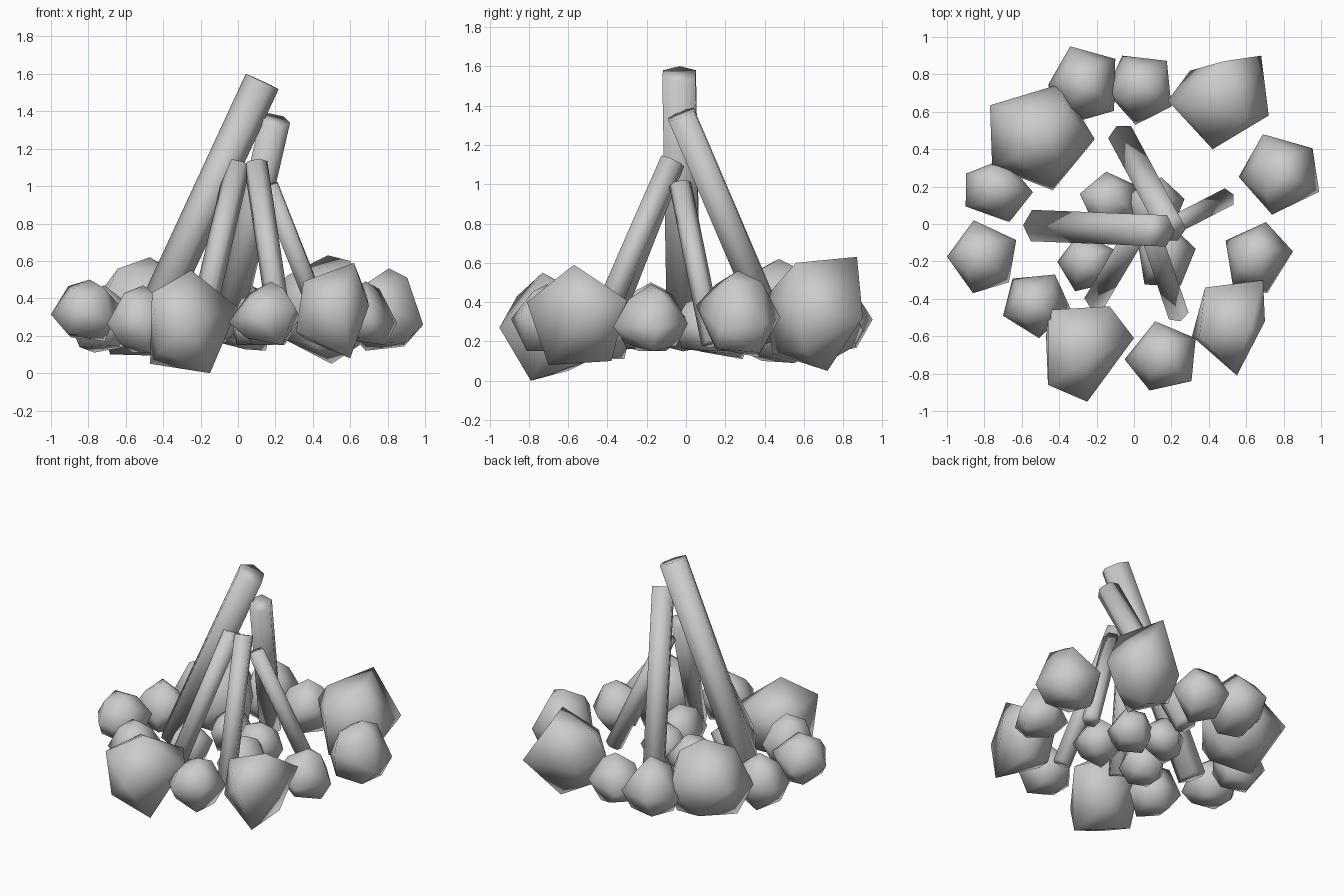
import bpy, bmesh, random
from math import radians, cos, sin
from mathutils import Vector

if "Cube" in bpy.data.objects:
    bpy.data.objects.remove(bpy.data.objects["Cube"])

random.seed(4)


def finish(bm, name):
    me = bpy.data.meshes.new(name)
    bm.to_mesh(me)
    bm.free()
    ob = bpy.data.objects.new(name, me)
    bpy.context.collection.objects.link(ob)
    bpy.ops.object.select_all(action='DESELECT')
    ob.select_set(True)
    bpy.context.view_layer.objects.active = ob
    bpy.ops.object.shade_smooth()
    return ob


def hull(name, pts):
    """Closed faceted stone around a few corner points."""
    bm = bmesh.new()
    for p in pts:
        bm.verts.new(p)
    bmesh.ops.convex_hull(bm, input=bm.verts)
    loose = [v for v in bm.verts if not v.link_faces]
    bmesh.ops.delete(bm, geom=loose, context='VERTS')
    bmesh.ops.recalc_face_normals(bm, faces=bm.faces)
    finish(bm, name)


def rock(name, lo, hi, yaw):
    """Five-cornered stone filling the box lo..hi."""
    pts = []

    def ring(n, r, z, start, dz):
        for i in range(n):
            a = radians(start + 360 * i / n + random.uniform(-7, 7))
            rr = r * random.uniform(0.95, 1.04)
            pts.append(Vector((rr * cos(a), rr * sin(a), z + random.uniform(-dz, dz))))

    ring(5, 1.0, 0.0, yaw, 0.3)
    ring(4, 0.58, 0.68, yaw + 36, 0.12)
    ring(4, 0.66, -0.78, yaw + 20, 0.15)
    pts.append(Vector((0.1, 0, 0.98)))
    mn = [min(p[k] for p in pts) for k in range(3)]
    mx = [max(p[k] for p in pts) for k in range(3)]
    hull(name, [[lo[k] + (p[k] - mn[k]) / (mx[k] - mn[k]) * (hi[k] - lo[k])
                 for k in range(3)] for p in pts])


def log(name, bottom, top, r):
    """Leaning six-sided log between two points."""
    a, b = Vector(bottom), Vector(top)
    bm = bmesh.new()
    bmesh.ops.create_cone(bm, cap_ends=True, segments=6, radius1=r, radius2=r,
                          depth=(b - a).length)
    ob = finish(bm, name)
    ob.location = (a + b) / 2
    ob.rotation_mode = 'QUATERNION'
    ob.rotation_quaternion = (b - a).to_track_quat('Z', 'Y')


# Outer ring of stones: x range, y range, z range, corner direction
outer = [
    (-.77, -.21, .18, .75, .09, .62, 0),
    (-.46, -.10, .54, .95, .12, .54, 109),
    (-.15, .20, .53, .90, .12, .48, 260),
    (.56, .99, .05, .48, .12, .56, 115),
    (.49, .85, -.37, .01, .15, .49, 75),
    (-.05, .33, -.89, -.52, .15, .49, 108),
    (-.70, -.34, -.61, -.27, .11, .47, 275),
    (-1.0, -.63, -.37, .02, .17, .50, 105),
    (-.90, -.54, .01, .35, .11, .47, 0),
]
# Inner bed of smaller stones
inner = [
    (-.29, .02, -.01, .28, .15, .43, 30),
    (-.04, .27, -.06, .25, .15, .43, 80),
    (-.41, -.10, -.36, -.04, .15, .45, 100),
    (.02, .33, -.33, .01, .15, .45, 10),
]
for label, group in (("ring_stone", outer), ("inner_stone", inner)):
    for i, (x0, x1, y0, y1, z0, z1, yaw) in enumerate(group):
        rock(f"{label}_{i + 1}", (x0, y0, z0), (x1, y1, z1), yaw)

# Three large irregular stones
hull("large_stone_front", [
    (-.46, -.46, .40), (-.47, -.60, .05), (-.46, -.86, .43), (-.25, -.95, .27),
    (0, -.61, .35), (-.13, -.44, .38), (-.15, -.79, 0), (-.25, -.73, .55),
    (-.2, -.5, .1), (-.42, -.85, .12)])
hull("large_stone_right", [
    (.55, -.81, .40), (.62, -.57, .59), (.69, -.30, .41), (.70, -.52, .36),
    (.60, -.38, .10), (.60, -.70, .08), (.38, -.34, .40), (.31, -.60, .22),
    (.35, -.60, .49), (.36, -.45, .18)])
hull("large_stone_back", [
    (.48, .87, .63), (.60, .56, .60), (.68, .90, .32), (.72, .58, .35),
    (.42, .40, .42), (.18, .66, .40), (.30, .82, .30), (.50, .72, .05),
    (.42, .44, .14), (.26, .65, .52), (.25, .65, .18), (.65, .60, .15)])

# Leaning logs meeting near the top
log("log_left", (-.505, -.01, .19), (.13, -.035, 1.56), .097)
log("log_back", (-.06, .46, .22), (.20, -.025, 1.355), .08)
log("log_front_left", (-.20, -.40, .26), (.0, -.065, 1.115), .067)
log("log_front_right", (.23, -.465, .22), (.095, -.07, 1.12), .064)
log("log_right", (.485, .135, .19), (.165, -.03, 1.0), .057)
